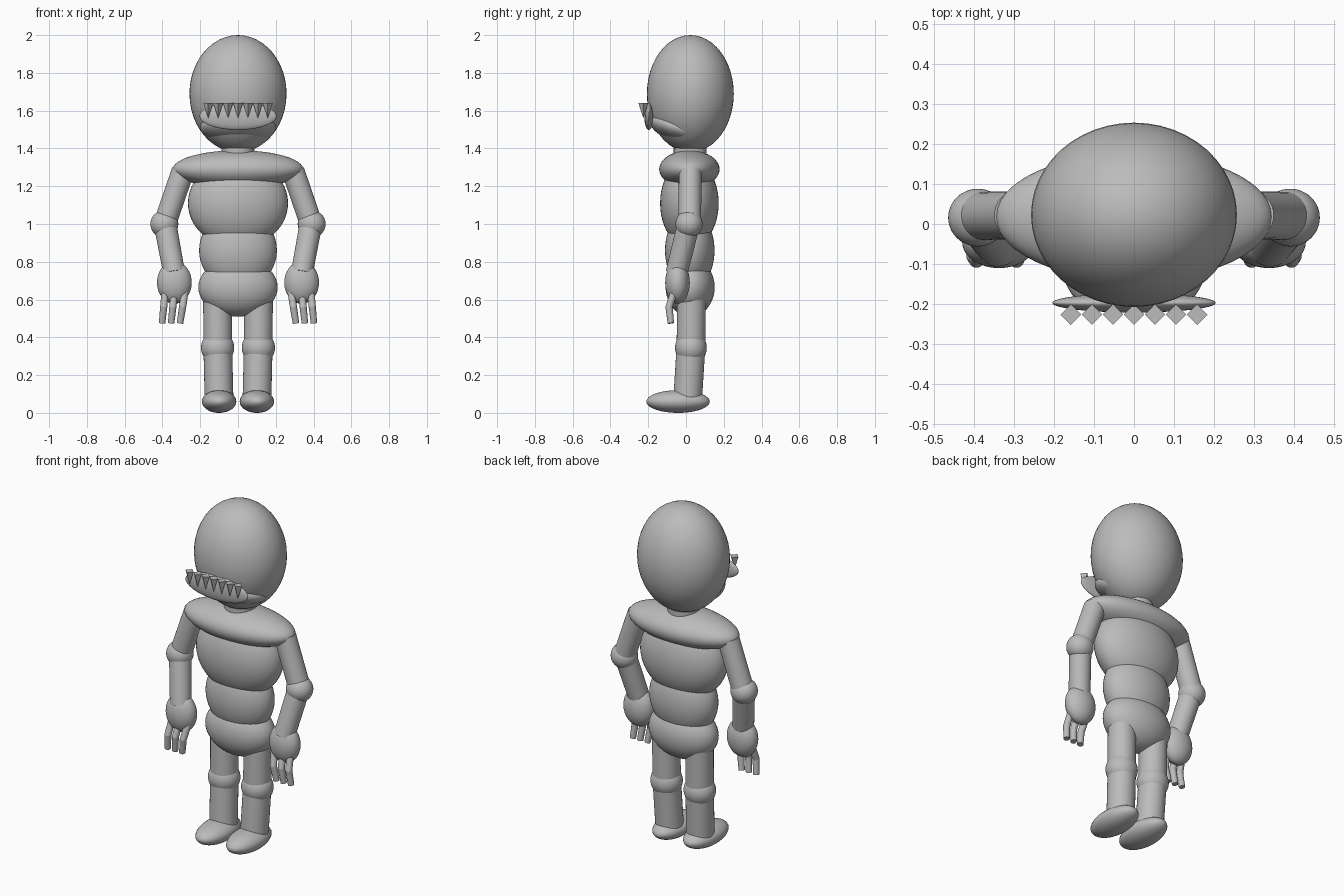
import bpy
from math import radians
from mathutils import Vector

cube = bpy.data.objects.get("Cube")
if cube:
    bpy.data.objects.remove(cube, do_unlink=True)

grey = bpy.data.materials.new("plain grey")
grey.use_nodes = True
grey.diffuse_color = (0.5, 0.5, 0.5, 1)
grey.node_tree.nodes["Principled BSDF"].inputs["Base Color"].default_value = (0.5, 0.5, 0.5, 1)


def finish(name, smooth=True):
    ob = bpy.context.object
    ob.name = name
    ob.data.materials.append(grey)
    if smooth:
        bpy.ops.object.shade_smooth_by_angle(angle=radians(40))
    return ob


def ellipsoid(name, centre, radii, tilt=0):
    bpy.ops.mesh.primitive_uv_sphere_add(segments=48, ring_count=24, location=centre,
                                         rotation=(radians(tilt), 0, 0))
    bpy.context.object.scale = radii
    return finish(name)


def limb(name, start, end, r1, r2):
    a, b = Vector(start), Vector(end)
    d = b - a
    bpy.ops.mesh.primitive_cone_add(vertices=32, radius1=r1, radius2=r2, depth=d.length,
                                    location=(a + b) / 2,
                                    rotation=d.to_track_quat('Z', 'Y').to_euler())
    return finish(name)


# Head, jaw and mouth
ellipsoid("head", (0, 0.023, 1.69), (0.257, 0.23, 0.31))
ellipsoid("jaw", (0, -0.045, 1.51), (0.2, 0.155, 0.075), -18)
ellipsoid("lips", (0, -0.197, 1.571), (0.204, 0.024, 0.073))
for i in range(7):
    bpy.ops.mesh.primitive_cone_add(vertices=4, radius1=0.026, radius2=0, depth=0.08,
                                    location=((i - 3) * 0.0525, -0.226, 1.6),
                                    rotation=(radians(180), 0, 0))
    finish(f"tooth_{i + 1}", smooth=False)

# Torso
limb("neck", (0, 0.022, 1.33), (0, 0.022, 1.46), 0.087, 0.087)
ellipsoid("shoulders", (0, 0.018, 1.29), (0.345, 0.16, 0.1))
ellipsoid("chest", (0, 0.018, 1.11), (0.265, 0.155, 0.235))
ellipsoid("abdomen", (0, 0.02, 0.86), (0.206, 0.131, 0.21))
ellipsoid("hips", (0, 0.022, 0.665), (0.21, 0.13, 0.155))

# Limbs on both sides
for side, s in (("left", 1), ("right", -1)):
    limb(side + "_upper_arm", (s * 0.292, 0.022, 1.28), (s * 0.388, 0.02, 1.0), 0.06, 0.06)
    ellipsoid(side + "_elbow", (s * 0.39, 0.016, 1.0), (0.074, 0.072, 0.072))
    limb(side + "_forearm", (s * 0.386, 0.014, 1.0), (s * 0.338, -0.05, 0.74), 0.06, 0.058)
    ellipsoid(side + "_hand", (s * 0.337, -0.045, 0.69), (0.092, 0.065, 0.112))

    for n, top, tip in (("inner", 0.28, 0.307), ("middle", 0.336, 0.354), ("outer", 0.385, 0.402)):
        knuckle = (s * (top + tip) / 2, -0.09, 0.56)
        limb(f"{side}_{n}_finger", (s * top, -0.06, 0.65), knuckle, 0.019, 0.019)
        ellipsoid(f"{side}_{n}_knuckle", knuckle, (0.019, 0.019, 0.019))
        limb(f"{side}_{n}_fingertip", knuckle, (s * tip, -0.08, 0.475), 0.019, 0.017)

    limb(side + "_thigh", (s * 0.109, 0.03, 0.66), (s * 0.107, 0.026, 0.345), 0.076, 0.076)
    ellipsoid(side + "_knee", (s * 0.108, 0.026, 0.345), (0.088, 0.084, 0.088))
    limb(side + "_shin", (s * 0.107, 0.026, 0.345), (s * 0.1, 0.008, 0.06), 0.076, 0.076)
    ellipsoid(side + "_foot", (s * 0.1, -0.042, 0.06), (0.091, 0.168, 0.06))
